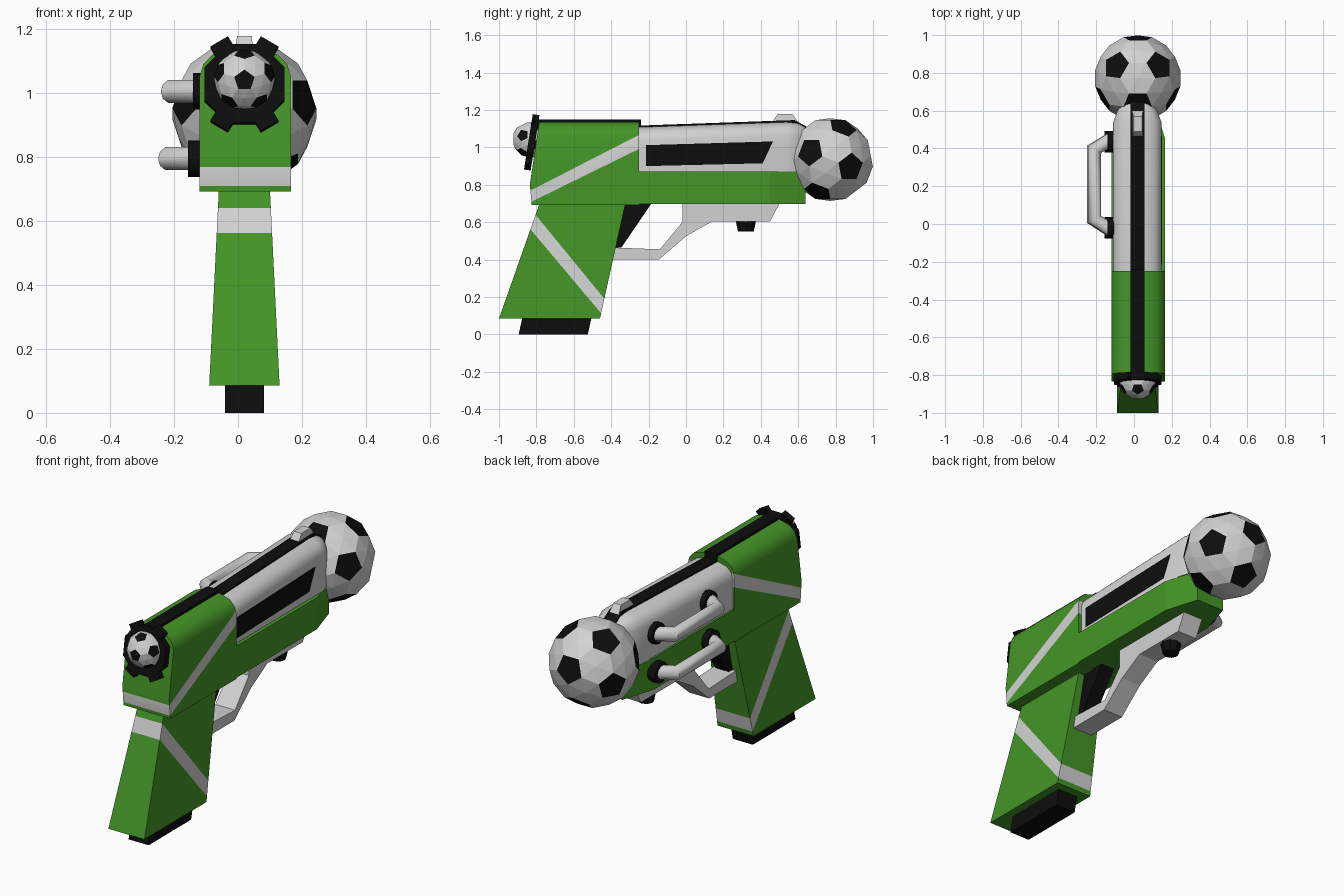
import bpy, bmesh, math
from mathutils import Vector, Matrix

if "Cube" in bpy.data.objects:
    bpy.data.objects.remove(bpy.data.objects["Cube"], do_unlink=True)

CX = 0.02  # centre line of the body


def material(name, color):
    m = bpy.data.materials.new(name)
    m.use_nodes = True
    m.diffuse_color = (*color, 1)
    m.node_tree.nodes["Principled BSDF"].inputs["Base Color"].default_value = (*color, 1)
    return m


GREEN = material("grass green", (0.058, 0.305, 0.02))
WHITE = material("soft white", (0.65, 0.65, 0.65))
BLACK = material("black", (0.004, 0.004, 0.004))


def finish(name, bm, mats, smooth=False):
    bmesh.ops.recalc_face_normals(bm, faces=bm.faces[:])
    mesh = bpy.data.meshes.new(name)
    bm.to_mesh(mesh)
    bm.free()
    ob = bpy.data.objects.new(name, mesh)
    bpy.context.collection.objects.link(ob)
    for m in mats:
        mesh.materials.append(m)
    if smooth:
        bpy.ops.object.select_all(action="DESELECT")
        ob.select_set(True)
        bpy.context.view_layer.objects.active = ob
        bpy.ops.object.shade_smooth_by_angle(angle=math.radians(40))
    return ob


def add_loft(bm, rings):
    """Skin a series of closed rings and cap both ends."""
    loops = [[bm.verts.new(p) for p in ring] for ring in rings]
    for a, b in zip(loops, loops[1:]):
        for i in range(len(a)):
            j = (i + 1) % len(a)
            bm.faces.new((a[i], a[j], b[j], b[i]))
    bm.faces.new(loops[0])
    bm.faces.new(loops[-1])


def loft(name, rings, mat, smooth=False):
    bm = bmesh.new()
    add_loft(bm, rings)
    return finish(name, bm, [mat], smooth)


def side_prism(name, profile, x0, x1, mat):
    """Extrude a (y, z) profile across x."""
    return loft(name, [[(x, y, z) for y, z in profile] for x in (x0, x1)], mat)


def section(y, half, bottom, top, drop, cx):
    """Slab-sided cross-section with rounded shoulders."""
    right = [(half, bottom), (half, bottom + 0.11), (half, top - drop),
             (half * 0.92, top - drop * 0.55), (half * 0.72, top - drop * 0.2),
             (half * 0.3, top)]
    pts = right + [(-x, z) for x, z in reversed(right)]
    return [(cx + x, y, z) for x, z in pts]


def rect(x0, x1, y0, y1, z):
    return [(x0, y0, z), (x1, y0, z), (x1, y1, z), (x0, y1, z)]


def ring_cut(bm, lower, upper):
    """Cut a slanted band right round the mesh and paint it with slot 1."""
    planes = []
    for (y0, z0), (y1, z1) in (lower, upper):
        co, no = Vector((0, y0, z0)), Vector((0, z0 - z1, y1 - y0))
        bmesh.ops.bisect_plane(bm, geom=bm.verts[:] + bm.edges[:] + bm.faces[:],
                               plane_co=co, plane_no=no)
        planes.append((co, no))
    (lc, ln), (uc, un) = planes
    for f in bm.faces:
        c = f.calc_center_median()
        f.material_index = int((c - lc).dot(ln) > 0 and (c - uc).dot(un) < 0)


def football(name, centre, radius, tilt):
    """Truncated icosahedron: black pentagons, slightly domed white hexagons."""
    bm = bmesh.new()
    bmesh.ops.create_icosphere(bm, subdivisions=1, radius=1)
    # turn the solid so that an edge midpoint points along each axis
    a, b = sorted((1 / math.sqrt(1 + ((1 + 5 ** .5) / 2) ** 2), 0.8507))
    corners = []
    for s in (1, -1):
        for t in (1, -1):
            corners += [(s * a, 0, t * b), (s * b, t * a, 0), (0, s * b, t * a)]
    bm.clear()
    vs = [Vector(c) for c in corners]
    for p in vs:
        for q in vs:
            if 0.1 < (p - q).length < 1.2:
                bm.verts.new((p * 2 + q).normalized())
    bmesh.ops.convex_hull(bm, input=bm.verts[:])
    bmesh.ops.dissolve_limit(bm, angle_limit=0.05, verts=bm.verts[:], edges=bm.edges[:])
    for f in bm.faces:
        f.material_index = int(len(f.verts) == 5)
    hexes = [f for f in bm.faces if len(f.verts) == 6]
    for v in bmesh.ops.poke(bm, faces=hexes)["verts"]:
        v.co = v.co.normalized() * 0.96
    bm.transform(Matrix.Translation(centre) @ Matrix.Rotation(math.radians(tilt), 4, "X")
                 @ Matrix.Scale(radius, 4))
    return finish(name, bm, [WHITE, BLACK])


# Balls at the muzzle and at the rear plate
football("muzzle_ball", (CX, 0.772, 0.935), 0.23, -21)
football("rear_ball", (CX, -0.832, 1.04), 0.097, -31.7)

# Rear housing with its sloping end and slanted band
bm = bmesh.new()
add_loft(bm, [section(y, 0.1425, 0.692, 1.137, 0.085, 0.0225) for y in (-0.835, -0.25)])
for v in bm.verts:
    if v.co.y < -0.5:
        d = v.co.z - 0.802
        v.co.y += d * 0.15 if d > 0 else -d * 0.09
ring_cut(bm, ((-0.825, 0.71), (-0.255, 0.99)), ((-0.83, 0.77), (-0.255, 1.065)))
finish("rear_housing", bm, [GREEN, WHITE], True)

# Lower frame, tapering towards the muzzle
plan = [(0.1425, -0.25), (0.1425, 0.45), (0.085, 0.64)]
plan += [(-x, y) for x, y in reversed(plan)]
loft("lower_frame", [[(0.0225 + x, y, z) for x, y in plan] for z in (0.698, 0.872)], GREEN)

# White slide with a dark window on one side
loft("slide", [section(-0.25, 0.1275, 0.87, 1.108, 0.07, 0.0175),
               section(0.54, 0.1275, 0.87, 1.135, 0.07, 0.0175),
               section(0.6, 0.105, 0.87, 1.13, 0.07, 0.0175),
               section(0.66, 0.06, 0.87, 1.1, 0.07, 0.0175)], WHITE, True)
side_prism("side_window", [(-0.215, 0.9), (0.41, 0.915), (0.465, 1.032), (-0.215, 1.012)],
           0.14, 0.148, BLACK)

# Top rib and front sight
side_prism("top_rib", [(-0.79, 1.1), (-0.79, 1.15), (-0.24, 1.15), (-0.24, 1.117),
                       (0.58, 1.146), (0.65, 1.108), (0.65, 1.05)], -0.018, 0.056, BLACK)
loft("front_sight", [rect(-0.01, 0.048, 0.455, 0.605, 1.125),
                     rect(-0.003, 0.043, 0.49, 0.57, 1.178)], WHITE)

# Rear plate: octagon with four prongs
bm = bmesh.new()
T = 0.018
add_loft(bm, [[(0.135 * math.cos(math.pi * (k + 0.5) / 4), y,
                0.135 * math.sin(math.pi * (k + 0.5) / 4)) for k in range(8)]
              for y in (-T, T)])
for sx in (1, -1):
    for sz in (1, -1):
        d = Vector((sx * 0.51, 0, sz * 0.86))
        n = Vector((-d.z, 0, d.x)) * 0.032
        ends = (d * 0.08 - n, d * 0.155 - n, d * 0.155 + n, d * 0.08 + n)
        add_loft(bm, [[p + Vector((0, y, 0)) for p in ends] for y in (-T, T)])
bm.transform(Matrix.Translation((CX, -0.825, 1.027))
             @ Matrix.Rotation(math.radians(-9), 4, "X"))
finish("rear_plate", bm, [BLACK])

# Grip with its band, and the magazine base
bm = bmesh.new()
add_loft(bm, [rect(-0.09, 0.13, -1, -0.46, 0.085), rect(-0.06, 0.1, -0.785, -0.325, 0.695)])
ring_cut(bm, ((-0.83, 0.56), (-0.46, 0.12)), ((-0.78, 0.61), (-0.44, 0.195)))
finish("grip", bm, [GREEN, WHITE])
side_prism("magazine_base", [(-0.875, 0.09), (-0.895, 0), (-0.525, 0), (-0.505, 0.09)],
           -0.04, 0.082, BLACK)

# Trigger guard, trigger and knob underneath
side_prism("trigger_guard", [(-0.4, 0.4), (-0.145, 0.4), (0, 0.525), (0.14, 0.605),
                             (0.45, 0.605), (0.5, 0.7), (-0.02, 0.7), (-0.02, 0.6),
                             (-0.14, 0.455), (-0.4, 0.465)], -0.04, 0.08, WHITE)
side_prism("trigger", [(-0.345, 0.7), (-0.185, 0.7), (-0.345, 0.465), (-0.4, 0.465)],
           -0.02, 0.062, BLACK)
loft("under_knob", [[(CX + r * math.cos(k * math.pi / 4), 0.32 + r * math.sin(k * math.pi / 4), z)
                     for k in range(8)] for r, z in ((0.055, 0.61), (0.042, 0.55))], BLACK)

# Side handles on round mounts
for label, z, x, face in (("upper", 1.005, -0.208, -0.14), ("lower", 0.795, -0.217, -0.156)):
    curve = bpy.data.curves.new(label + "_handle", "CURVE")
    curve.dimensions = "3D"
    curve.bevel_depth = 0.038
    curve.bevel_resolution = 3
    curve.use_fill_caps = True
    spline = curve.splines.new("POLY")
    path = [(-0.1, -0.045), (x, 0.025), (x, 0.395), (-0.1, 0.46)]
    spline.points.add(len(path) - 1)
    for p, (px, py) in zip(spline.points, path):
        p.co = (px, py, z, 1)
    ob = bpy.data.objects.new(label + "_handle", curve)
    bpy.context.collection.objects.link(ob)
    curve.materials.append(WHITE)
    bpy.ops.object.select_all(action="DESELECT")
    ob.select_set(True)
    bpy.context.view_layer.objects.active = ob
    bpy.ops.object.convert(target="MESH")
    bpy.ops.object.shade_smooth_by_angle(angle=math.radians(40))
    for end, y in (("front", -0.02), ("back", 0.435)):
        loft(f"{label}_{end}_mount",
             [[(mx, y + 0.057 * math.cos(k * math.pi / 6), z + 0.057 * math.sin(k * math.pi / 6))
               for k in range(12)] for mx in (face, -0.08)], BLACK, True)
